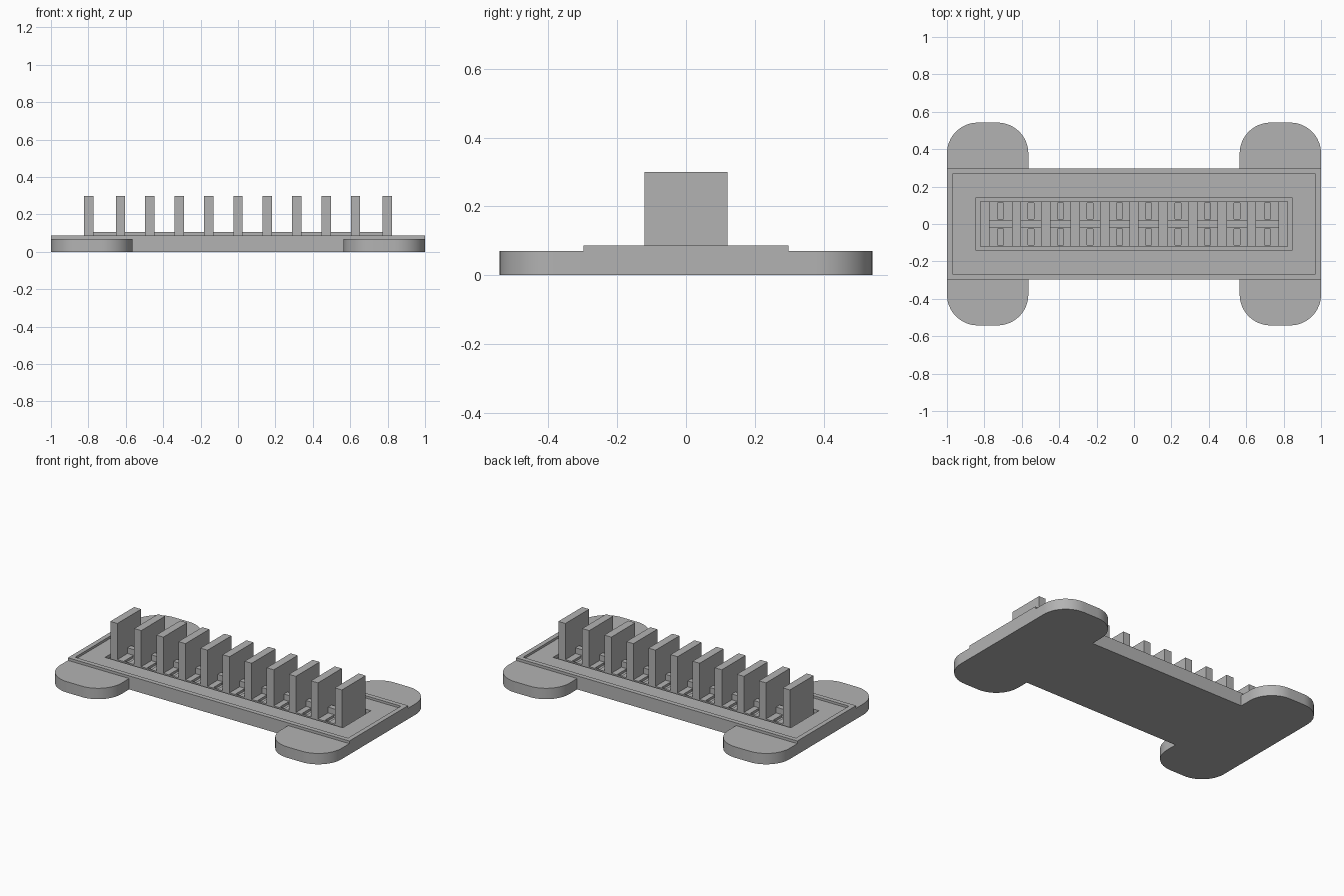
import bpy
import bmesh
import math

cube = bpy.data.objects.get("Cube")
if cube:
    bpy.data.objects.remove(cube, do_unlink=True)

grey = bpy.data.materials.new("plain_grey")
grey.use_nodes = True
colour = (0.45, 0.45, 0.45, 1)
grey.diffuse_color = colour
grey.node_tree.nodes["Principled BSDF"].inputs["Base Color"].default_value = colour


def finish(name, bm):
    bmesh.ops.recalc_face_normals(bm, faces=bm.faces)
    mesh = bpy.data.meshes.new(name)
    bm.to_mesh(mesh)
    bm.free()
    mesh.materials.append(grey)
    obj = bpy.data.objects.new(name, mesh)
    bpy.context.collection.objects.link(obj)
    return obj


def loft(bm, rings):
    """Skin a list of equal-length point rings and cap both ends."""
    loops = [[bm.verts.new(p) for p in ring] for ring in rings]
    for a, b in zip(loops, loops[1:]):
        for i in range(len(a)):
            j = (i + 1) % len(a)
            bm.faces.new((a[i], a[j], b[j], b[i]))
    bm.faces.new(loops[0])
    bm.faces.new(loops[-1])


def rect(x0, x1, y0, y1, z):
    return [(x0, y0, z), (x1, y0, z), (x1, y1, z), (x0, y1, z)]


def add_box(bm, x0, x1, y0, y1, z0, z1):
    loft(bm, [rect(x0, x1, y0, y1, z0), rect(x0, x1, y0, y1, z1)])


# Base plate with a thin raised rim, a shallow tray and a central well
PLATE_Y = 0.298
steps = [(1, PLATE_Y, 0), (1, PLATE_Y, 0.087), (0.97, 0.268, 0.087),
         (0.97, 0.268, 0.072), (0.845, 0.143, 0.072), (0.845, 0.143, 0.05)]
bm = bmesh.new()
loft(bm, [rect(-hx, hx, -hy, hy, z) for hx, hy, z in steps])
finish("base_plate", bm)

# Four rounded mounting feet
X0, X1, FOOT_Y, R = 0.565, 1.0, 0.542, 0.165
outline = [(X0, PLATE_Y), (X1, PLATE_Y)]
for cx, start in ((X1 - R, 0), (X0 + R, 90)):
    for k in range(17):
        a = math.radians(start + 90 * k / 16)
        outline.append((cx + R * math.cos(a), FOOT_Y - R + R * math.sin(a)))
for side, sx in (("left", 1), ("right", -1)):
    for end, sy in (("front", -1), ("back", 1)):
        bm = bmesh.new()
        loft(bm, [[(sx * x, sy * y, z) for x, y in outline] for z in (0, 0.07)])
        foot = finish(f"{end}_{side}_foot", bm)
        bpy.context.view_layer.objects.active = foot
        foot.select_set(True)
        bpy.ops.object.shade_smooth_by_angle(angle=math.radians(30))
        foot.select_set(False)

# Divider fins: evenly spaced, with the end pair slightly further out
PITCH, HALF, BLOCK_Y = 0.157, 0.025, 0.121
centres = [i * PITCH for i in range(-4, 5)]
centres = [-0.798] + centres + [0.798]
bm = bmesh.new()
for x in centres:
    add_box(bm, x - HALF, x + HALF, -BLOCK_Y, BLOCK_Y, 0.055, 0.3)
finish("divider_fins", bm)

# Terminal block floor and the centre bars between the fins
bm = bmesh.new()
add_box(bm, -0.823, 0.823, -BLOCK_Y, BLOCK_Y, 0.045, 0.068)
block = finish("terminal_block", bm)
bars, slots = bmesh.new(), bmesh.new()
for a, b in zip(centres, centres[1:]):
    add_box(bars, a + HALF, b - HALF, -0.018, 0.018, 0.06, 0.105)
    mid = (a + b) / 2
    for s in (-1, 1):
        y = s * 0.069
        add_box(slots, mid - 0.016, mid + 0.016, y - 0.043, y + 0.043, 0.053, 0.08)
finish("centre_bars", bars)

# Contact slots cut into the block
cutter = finish("slot_cutter", slots)
cutter.hide_render = True
cutter.hide_set(True)
cut = block.modifiers.new("contact_slots", "BOOLEAN")
cut.operation = "DIFFERENCE"
cut.solver = "EXACT"
cut.object = cutter
